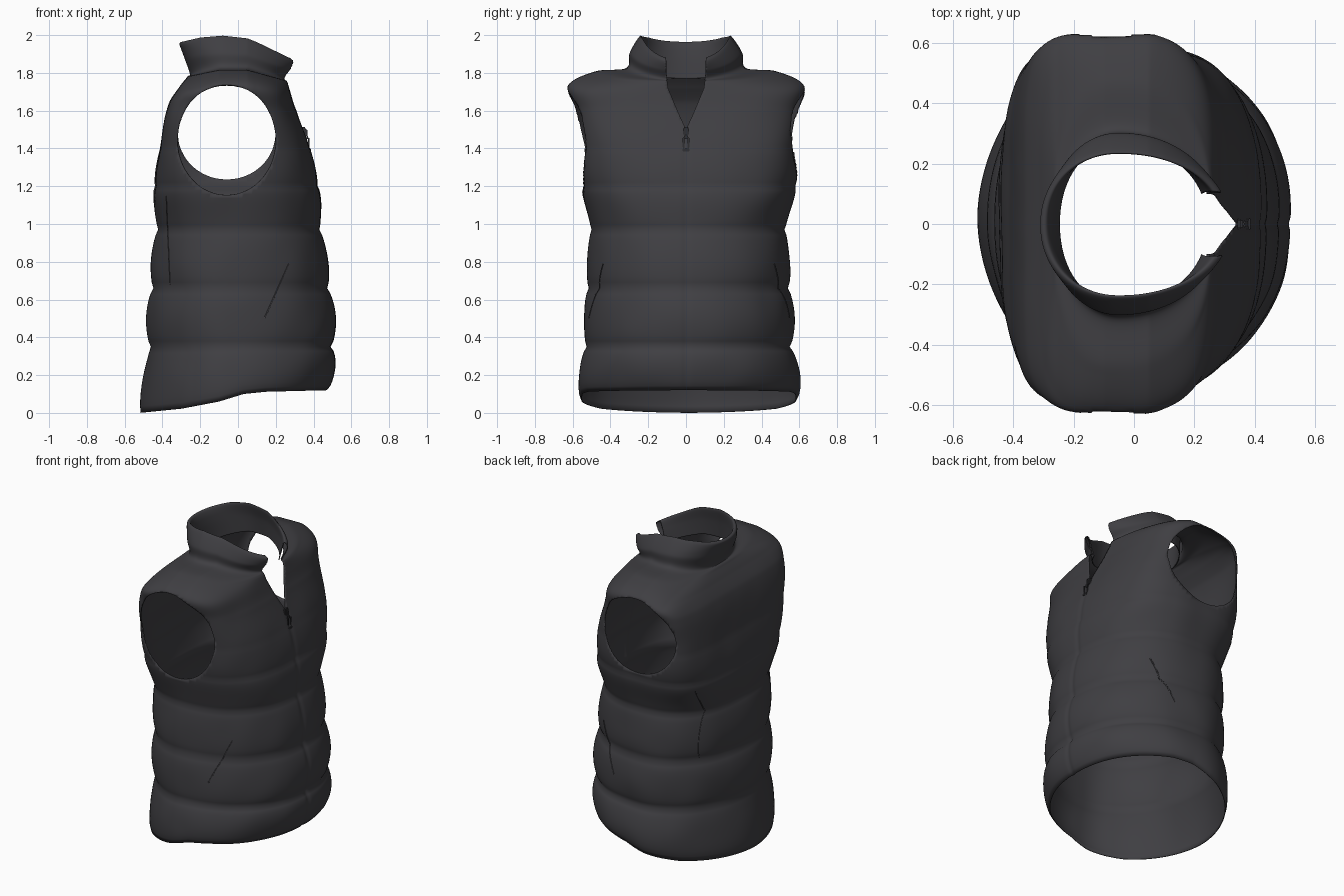
import bpy, bmesh, math
from mathutils import Vector, noise
from mathutils.bvhtree import BVHTree

if "Cube" in bpy.data.objects:
    bpy.data.objects.remove(bpy.data.objects["Cube"])

def material(name, rgb):
    m = bpy.data.materials.new(name)
    m.diffuse_color = (*rgb, 1)
    m.use_nodes = True
    m.node_tree.nodes["Principled BSDF"].inputs["Base Color"].default_value = m.diffuse_color
    return m

FABRIC = material("charcoal fabric", (0.050, 0.049, 0.055))
METAL = material("dark zip metal", (0.030, 0.030, 0.034))

def clamp(v):
    return max(0.0, min(1.0, v))

def lerp_table(table, x):
    for (a, fa), (b, fb) in zip(table, table[1:]):
        if x <= b:
            return fa + (fb - fa) * clamp((x - a) / (b - a))
    return table[-1][1]

# Cross-sections: z, back x, front x, left y, right y, front and back squareness, puff above
S = [
    (0.06, -.515, .470, -.555, .585, 2.1, 1.85, .035),
    (0.35, -.463, .492, -.525, .550, 2.2, 1.95, .030),
    (0.66, -.450, .474, -.515, .538, 2.2, 2.1, .024),
    (0.97, -.422, .432, -.500, .520, 2.4, 2.5, .014),
    (1.20, -.437, .420, -.550, .578, 2.8, 3.4, .004),
    (1.40, -.412, .380, -.565, .588, 3.2, 5.0, 0),
    (1.60, -.378, .310, -.597, .610, 3.3, 6.0, 0),
    (1.735, -.322, .277, -.622, .624, 3.1, 5.0, 0),
    (1.808, -.270, .262, -.480, .480, 2.5, 2.8, 0),
    (1.825, -.255, .260, -.318, .318, 2.1, 2.1, 0),
    (1.90, -.285, .295, -.298, .298, 2.1, 2.1, 0),
    (1.97, -.310, .320, -.255, .250, 2.1, 2.1, 0),
    (1.975, -.288, .295, -.236, .232, 2.1, 2.1, 0),
    (1.90, -.262, .268, -.250, .250, 2.1, 2.1, 0),
    (1.80, -.245, .242, -.262, .262, 2.1, 2.1, 0),
]
COLS, STEPS = 300, 10
HEM = [(-.52, 0), (-.3, .022), (-.1, .06), (.03, .10), (.15, .112), (.47, .12)]
COLLAR_TOP = [(-.31, 1.96), (-.2, 1.985), (-.08, 1.995), (.1, 1.975), (.3, 1.935)]

def section(i, t):
    """Smoothly interpolated cross-section, with puff between the quilt seams."""
    p = [S[max(0, min(len(S) - 1, i + k))] for k in (-1, 0, 1, 2)]
    v = [.5 * (2*b + (c - a)*t + (2*a - 5*b + 4*c - d)*t*t + (3*b - a - 3*c + d)*t**3)
         for a, b, c, d in zip(*[q[:7] for q in p])]
    puff = S[i][7] * (4 * t * (1 - t)) ** .7
    v[1] -= puff * (.4 if i == 0 else 1)
    v[2] += puff
    v[3] -= puff * .7
    v[4] += puff
    return v

def ring_point(i, t, a):
    z, xb, xf, yl, yr, nf, nb = section(i, t)
    c, s = math.cos(a), math.sin(a)
    n = nf + (nb - nf) * clamp(.5 - 1.2 * c)
    r = (abs(c) ** n + abs(s) ** n) ** (-1 / n)  # evenly spread superellipse
    cx, cy = -.05, (yl + yr) / 2
    x = cx + c * r * abs((xf if c > 0 else xb) - cx)
    y = cy + s * r * (yr - yl) / 2
    if i == 0:                                   # dipped back hem
        h = lerp_table(HEM, x)
        z = h + (.35 - h) * t
    if z > 1.825:                                # wavy collar top
        z = 1.825 + (z - 1.825) * (lerp_table(COLLAR_TOP, x) - 1.825) / .155
    z -= .07 * clamp((x - .05) / .25) * clamp((z - 1.6) / .22)   # lower neck at front
    z -= .03 * clamp((-x - .1) / .15) * clamp((z - 1.65) / .1) * clamp((1.93 - z) / .1)
    if i < 8:                                    # soft wrinkles and centre zip crease
        k = 1 + .012 * noise.noise(Vector((x, y, z)) * 5) * clamp(z * 5)
        if x > 0 and z < 1.5:
            k -= .012 * math.exp(-(y / .016) ** 2)
        x, y = x * k, y * k
    return Vector((x, y, max(0, z)))

def finish(ob, mat, angle):
    ob.data.materials.clear()
    ob.data.materials.append(mat)
    bpy.ops.object.select_all(action='DESELECT')
    ob.select_set(True)
    bpy.context.view_layer.objects.active = ob
    bpy.ops.object.shade_smooth_by_angle(angle=math.radians(angle))

def mesh_object(name, bm, mat, angle=80):
    me = bpy.data.meshes.new(name)
    bm.to_mesh(me)
    ob = bpy.data.objects.new(name, me)
    bpy.context.collection.objects.link(ob)
    finish(ob, mat, angle)
    return ob

# Quilted vest body with shoulders and folded collar
bm = bmesh.new()
rows = []
for i in range(len(S) - 1):
    for k in range(STEPS + (i == len(S) - 2)):
        rows.append([bm.verts.new(ring_point(i, k / STEPS, math.tau * j / COLS))
                     for j in range(COLS)])
for r0, r1 in zip(rows, rows[1:]):
    for j in range(COLS):
        j2 = (j + 1) % COLS
        bm.faces.new((r0[j], r0[j2], r1[j2], r1[j]))
tree = BVHTree.FromBMesh(bm)

def cut(inside, snap):
    """Remove the faces inside an opening and pull its rim onto the exact outline."""
    faces = [f for f in bm.faces if inside(f.calc_center_median())]
    verts = {v for f in faces for v in f.verts}
    bmesh.ops.delete(bm, geom=faces, context='FACES')
    for v in verts:
        if v.is_valid and v.link_faces:
            snap(v)

# Armholes, the left and right ones differing a little in depth
for side, zc, rz in ((-1, 1.445, .292), (1, 1.485, .250)):
    def ell(p):
        return math.hypot((p.x + .06) / .262, (p.z - zc) / rz)
    def snap_arm(v):
        e = ell(v.co)
        v.co.x = -.06 + (v.co.x + .06) / e
        v.co.z = zc + (v.co.z - zc) / e
    cut(lambda p: p.y * side > .25 and ell(p) < 1, snap_arm)

# Unzipped neck opening
V = [(1.50, 0), (1.60, .045), (1.72, .095), (1.80, .105), (2.0, .11)]
def snap_neck(v):
    v.co.y = math.copysign(lerp_table(V, v.co.z), v.co.y)
cut(lambda p: p.x > 0 and p.z > 1.50 and abs(p.y) < lerp_table(V, p.z), snap_neck)

bmesh.ops.recalc_face_normals(bm, faces=bm.faces)
vest = mesh_object("vest_body", bm, FABRIC)
thick = vest.modifiers.new("cloth", 'SOLIDIFY')
thick.thickness = .005
thick.offset = -1

# Thin welts lying on the surface: slanted pockets and side-back seams
def welt(name, side, a, b, radius):
    cu = bpy.data.curves.new(name, 'CURVE')
    cu.dimensions = '3D'
    cu.bevel_depth = radius
    cu.bevel_resolution = 1
    pts = []
    for k in range(25):
        t = k / 24
        x, z = a[0] + (b[0] - a[0]) * t, a[1] + (b[1] - a[1]) * t
        hit = tree.ray_cast(Vector((x, side * 1.5, z)), Vector((0, -side, 0)))[0]
        if hit:
            pts.append(hit)
    sp = cu.splines.new('POLY')
    sp.points.add(len(pts) - 1)
    for p, q in zip(sp.points, pts):
        p.co = (*q, 1)
    ob = bpy.data.objects.new(name, cu)
    bpy.context.collection.objects.link(ob)
    bpy.ops.object.select_all(action='DESELECT')
    ob.select_set(True)
    bpy.context.view_layer.objects.active = ob
    bpy.ops.object.convert(target='MESH')
    finish(bpy.context.object, FABRIC, 60)

for side, word in ((-1, "left"), (1, "right")):
    welt(word + "_pocket_welt", side, (.14, .50), (.27, .79), .004)
    welt(word + "_side_seam", side, (-.36, .68), (-.38, 1.15), .003)

# Zip slider and pull tab
def block(name, loc, size):
    b = bmesh.new()
    bmesh.ops.create_cube(b, size=1)
    for v in b.verts:
        v.co = Vector(loc) + Vector([c * s for c, s in zip(v.co, size)])
    bmesh.ops.bevel(b, geom=b.edges[:], offset=min(size) * .25, segments=2, affect='EDGES')
    return mesh_object(name, b, METAL, 40)

block("zip_slider", (.348, 0, 1.490), (.024, .034, .045))
block("zip_bridge", (.360, 0, 1.483), (.014, .012, .034))
block("zip_tab_top", (.366, 0, 1.459), (.008, .022, .020))
block("zip_tab_bottom", (.382, 0, 1.392), (.008, .036, .014))
for side, word in ((-1, "left"), (1, "right")):
    block("zip_tab_" + word, (.374, side * .013, 1.425), (.008, .009, .065))
